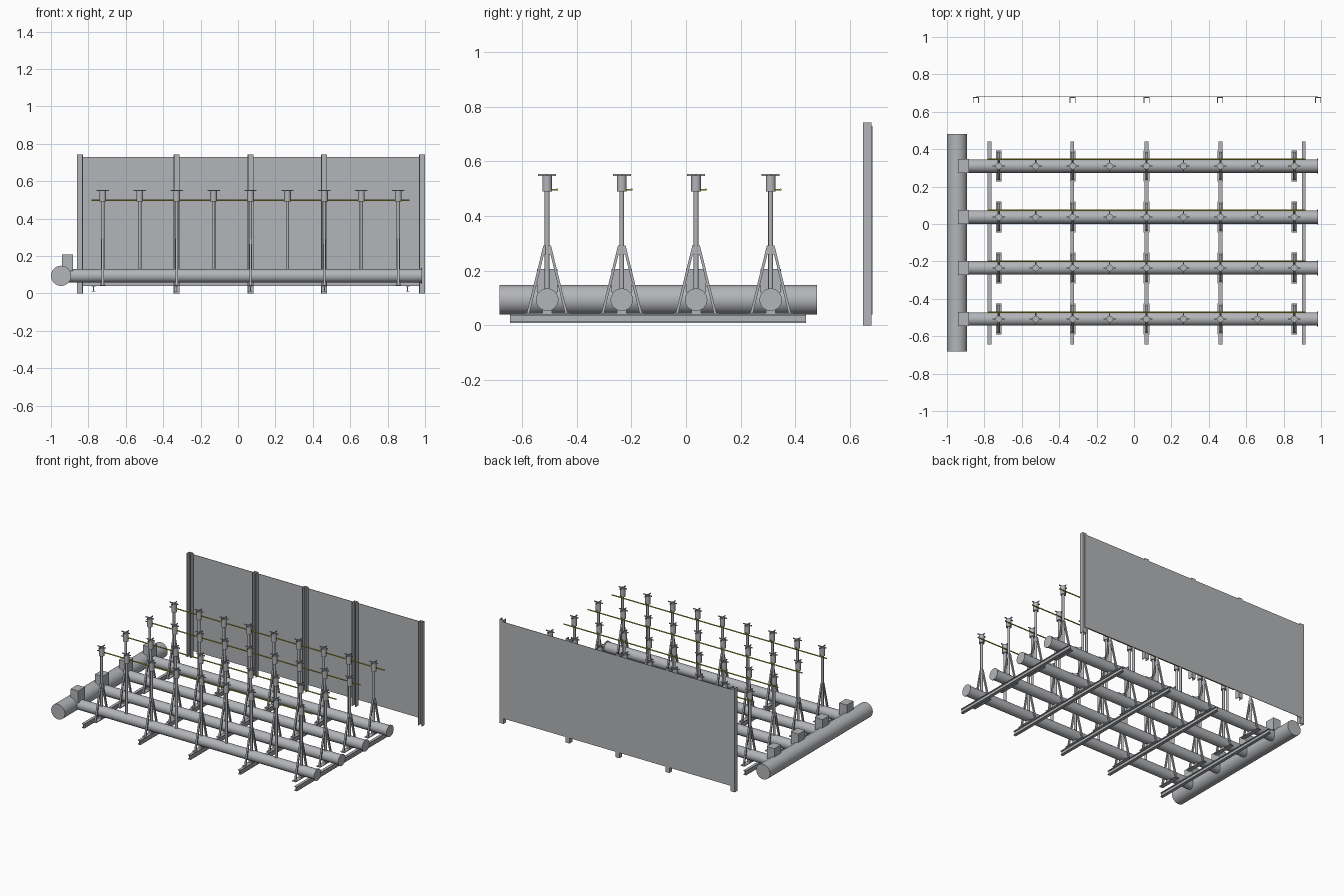
import bpy, bmesh, math
from mathutils import Vector, Matrix

if "Cube" in bpy.data.objects:
    bpy.data.objects.remove(bpy.data.objects["Cube"])

def material(name, rgb):
    m = bpy.data.materials.new(name)
    m.diffuse_color = (*rgb, 1)
    m.use_nodes = True
    m.node_tree.nodes["Principled BSDF"].inputs["Base Color"].default_value = m.diffuse_color
    return m

STEEL = material("steel grey", (0.45, 0.46, 0.48))
YELLOW = material("conduit yellow", (0.52, 0.46, 0.04))

def finish(bm, name, mat):
    me = bpy.data.meshes.new(name)
    bmesh.ops.recalc_face_normals(bm, faces=bm.faces)
    bm.to_mesh(me)
    bm.free()
    me.materials.append(mat)
    ob = bpy.data.objects.new(name, me)
    bpy.context.collection.objects.link(ob)
    bpy.ops.object.select_all(action='DESELECT')
    ob.select_set(True)
    bpy.context.view_layer.objects.active = ob
    bpy.ops.object.shade_smooth_by_angle(angle=math.radians(35))
    return ob

def box(bm, x0, x1, y0, y1, z0, z1):
    m = Matrix.Translation(((x0 + x1) / 2, (y0 + y1) / 2, (z0 + z1) / 2))
    bmesh.ops.create_cube(bm, size=1, matrix=m @ Matrix.Diagonal((x1 - x0, y1 - y0, z1 - z0, 1)))

def rod(bm, a, b, r, n=16):
    a, b = Vector(a), Vector(b)
    d = b - a
    m = Matrix.Translation((a + b) / 2) @ d.to_track_quat('Z', 'Y').to_matrix().to_4x4()
    bmesh.ops.create_cone(bm, cap_ends=True, segments=n, radius1=r, radius2=r,
                          depth=d.length, matrix=m)

def slanted_bar(bm, a, b, wx, wy):
    # rectangular bar sloping in the yz plane, with horizontal ends
    ends = [[bm.verts.new((p[0] + sx * wx / 2, p[1] + sy * wy / 2, p[2]))
             for sx, sy in ((-1, -1), (1, -1), (1, 1), (-1, 1))] for p in (a, b)]
    bm.faces.new(ends[0])
    bm.faces.new(ends[1])
    for i in range(4):
        j = (i + 1) % 4
        bm.faces.new((ends[0][i], ends[0][j], ends[1][j], ends[1][i]))

ROWS = [-0.508, -0.235, 0.037, 0.31]
RISERS = [-0.723 + 0.1975 * i for i in range(9)]
PIPE_Z = 0.094

# large header pipe
bm = bmesh.new()
rod(bm, (-0.946, -0.682, PIPE_Z), (-0.946, 0.48, PIPE_Z), 0.054, 40)
finish(bm, "header_pipe", STEEL)

for y in ROWS:
    # row pipe with end cap
    bm = bmesh.new()
    rod(bm, (-0.93, y, PIPE_Z), (0.98, y, PIPE_Z), 0.036, 32)
    rod(bm, (0.978, y, PIPE_Z), (0.985, y, PIPE_Z), 0.041, 32)
    finish(bm, "row_pipe", STEEL)

    # valve box where the row meets the header
    bm = bmesh.new()
    box(bm, -0.942, -0.882, y - 0.037, y + 0.037, 0.12, 0.207)
    finish(bm, "valve_box", STEEL)

    # yellow conduit with a short arm at every riser
    bm = bmesh.new()
    rod(bm, (-0.782, y + 0.036, 0.497), (0.917, y + 0.036, 0.497), 0.004, 10)
    for x in RISERS:
        box(bm, x - 0.003, x + 0.003, y + 0.01, y + 0.036, 0.494, 0.5)
    finish(bm, "conduit", YELLOW)

    # risers with nozzle heads
    bm = bmesh.new()
    for x in RISERS:
        rod(bm, (x, y, 0.12), (x, y, 0.5), 0.009, 12)
        rod(bm, (x, y, 0.49), (x, y, 0.549), 0.018, 16)
        box(bm, x - 0.033, x + 0.033, y - 0.002, y + 0.002, 0.547, 0.554)
        box(bm, x - 0.002, x + 0.002, y - 0.033, y + 0.033, 0.547, 0.554)
    finish(bm, "riser", STEEL)

    # braced stands under every second riser
    bm = bmesh.new()
    for x in RISERS[::2]:
        box(bm, x - 0.015, x + 0.015, y - 0.083, y + 0.083, 0.041, 0.046)
        box(bm, x - 0.012, x + 0.012, y - 0.017, y + 0.017, 0.044, 0.062)
        box(bm, x - 0.007, x + 0.007, y - 0.013, y + 0.013, 0.26, 0.292)
        for s in (-1, 1):
            slanted_bar(bm, (x, y + s * 0.07, 0.044), (x, y + s * 0.009, 0.292), 0.012, 0.01)
    finish(bm, "brace", STEEL)

# floor beams with an I section
for x in (-0.773, -0.33, 0.067, 0.463, 0.907):
    bm = bmesh.new()
    box(bm, x - 0.01, x + 0.01, -0.645, 0.44, 0.009, 0.014)
    box(bm, x - 0.01, x + 0.01, -0.645, 0.44, 0.036, 0.041)
    box(bm, x - 0.0025, x + 0.0025, -0.645, 0.44, 0.014, 0.036)
    finish(bm, "floor_beam", STEEL)

# screen panel behind the rows
bm = bmesh.new()
box(bm, -0.845, 0.985, 0.679, 0.682, 0.04, 0.73)
finish(bm, "screen_panel", STEEL)

# channel posts, open towards the rows
for x in (-0.845, -0.328, 0.067, 0.461, 0.984):
    bm = bmesh.new()
    box(bm, x - 0.016, x + 0.016, 0.675, 0.679, 0, 0.742)
    for s in (-1, 1):
        box(bm, x + s * 0.014 - 0.002, x + s * 0.014 + 0.002, 0.648, 0.675, 0, 0.742)
    finish(bm, "screen_post", STEEL)
